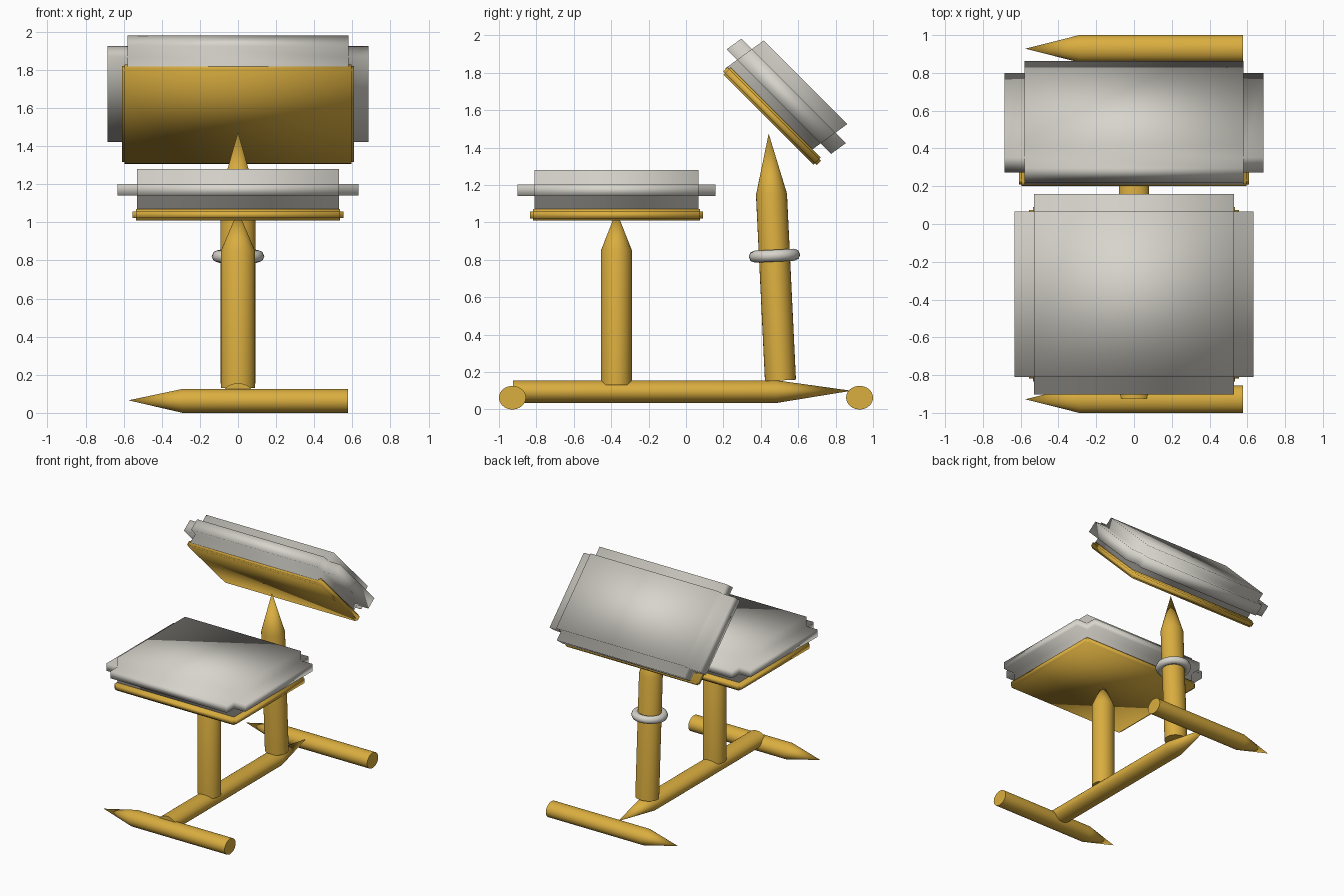
import bpy, bmesh, math
from mathutils import Vector, Matrix

if "Cube" in bpy.data.objects:
    bpy.data.objects.remove(bpy.data.objects["Cube"])


def material(name, rgb):
    m = bpy.data.materials.new(name)
    m.diffuse_color = (*rgb, 1)
    m.use_nodes = True
    m.node_tree.nodes["Principled BSDF"].inputs["Base Color"].default_value = m.diffuse_color
    return m


GOLD = material("golden yellow", (0.70, 0.42, 0.05))
GREY = material("warm light grey", (0.68, 0.66, 0.60))


def finish(bm, name, mat, matrix=Matrix()):
    bm.transform(matrix)
    bmesh.ops.recalc_face_normals(bm, faces=bm.faces[:])
    for f in bm.faces:
        f.smooth = True
    mesh = bpy.data.meshes.new(name)
    bm.to_mesh(mesh)
    bm.free()
    mesh.materials.append(mat)
    ob = bpy.data.objects.new(name, mesh)
    bpy.context.collection.objects.link(ob)
    return ob


def pencil(name, base, neck, tip, side, r_side, r_up, n=32):
    """Round bar with a pointed end; 'side' is the cross-section axis of r_side."""
    base, neck, tip = Vector(base), Vector(neck), Vector(tip)
    u = Vector(side)
    v = (neck - base).normalized().cross(u)
    bm = bmesh.new()
    rings = []
    for c in (base, neck):
        rings.append([bm.verts.new(c + u * r_side * math.cos(a) + v * r_up * math.sin(a))
                      for a in (2 * math.pi * i / n for i in range(n))])
    point = bm.verts.new(tip)
    bm.faces.new(rings[0])
    for i in range(n):
        j = (i + 1) % n
        bm.faces.new((rings[0][i], rings[0][j], rings[1][j], rings[1][i]))
        bm.faces.new((rings[1][i], rings[1][j], point))
    ob = finish(bm, name, GOLD)
    bpy.context.view_layer.objects.active = ob
    ob.select_set(True)
    bpy.ops.object.shade_smooth_by_angle(angle=math.radians(40))
    ob.select_set(False)


def stepped_block(name, inner, outer, mat, matrix):
    """Box whose six faces are each pushed straight out, leaving notched edges."""
    bm = bmesh.new()
    bmesh.ops.create_cube(bm, size=2, matrix=Matrix.Diagonal((*inner, 1)))
    bm.normal_update()
    sides = [(f, f.normal.copy()) for f in bm.faces]
    for face, nrm in sides:
        new = bmesh.ops.extrude_discrete_faces(bm, faces=[face])["faces"][0]
        step = Vector(nrm[i] * (outer[i] - inner[i]) for i in range(3))
        bmesh.ops.translate(bm, verts=new.verts[:], vec=step)
    finish(bm, name, mat, matrix)


# base: two cross feet and a lengthwise bar
for label, y in (("front", -0.928), ("back", 0.928)):
    pencil(label + "_foot", (0.578, y, 0.063), (-0.29, y, 0.063), (-0.575, y, 0.066),
           (0, 1, 0), 0.072, 0.063)
pencil("base_bar", (0, -0.925, 0.095), (0, 0.48, 0.095), (0, 0.885, 0.1),
       (1, 0, 0), 0.08, 0.061)

# upright posts
pencil("seat_post", (0, -0.372, 0.13), (0, -0.372, 0.85), (0, -0.372, 1.06),
       (1, 0, 0), 0.09, 0.083)
pencil("back_post", (0, 0.505, 0.155), (0, 0.457, 1.15), (0, 0.442, 1.475),
       (1, 0, 0), 0.092, 0.083)

# ring around the back post
bpy.ops.mesh.primitive_torus_add(major_radius=0.106, minor_radius=0.032, major_segments=32,
                                 minor_segments=8, location=(0, 0.473, 0.822),
                                 rotation=(0.05, 0, 0))
ring = bpy.context.object
ring.name = "post_ring"
ring.data.materials.append(GREY)
bpy.ops.object.shade_smooth()
ring.select_set(False)

# seat: cushion and the plate under it
stepped_block("seat_cushion", (0.53, 0.438, 0.03), (0.633, 0.53, 0.108), GREY,
              Matrix.Translation((0, -0.372, 1.172)))
stepped_block("seat_plate", (0.535, 0.446, 0.018), (0.555, 0.463, 0.031), GOLD,
              Matrix.Translation((0, -0.372, 1.04)))

# backrest: same parts tilted 45 degrees, cushion slightly skewed
tilt = Matrix.Rotation(-math.pi / 4, 4, 'X')
skew = Matrix.Identity(4)
skew[1][2] = 0.16
stepped_block("backrest_cushion", (0.58, 0.316, 0.048), (0.685, 0.395, 0.126), GREY,
              tilt @ Matrix.Translation((0, -0.805, 1.563)) @ skew)
stepped_block("backrest_plate", (0.595, 0.34, 0.016), (0.61, 0.353, 0.027), GOLD,
              tilt @ Matrix.Translation((0, -0.783, 1.435)))
